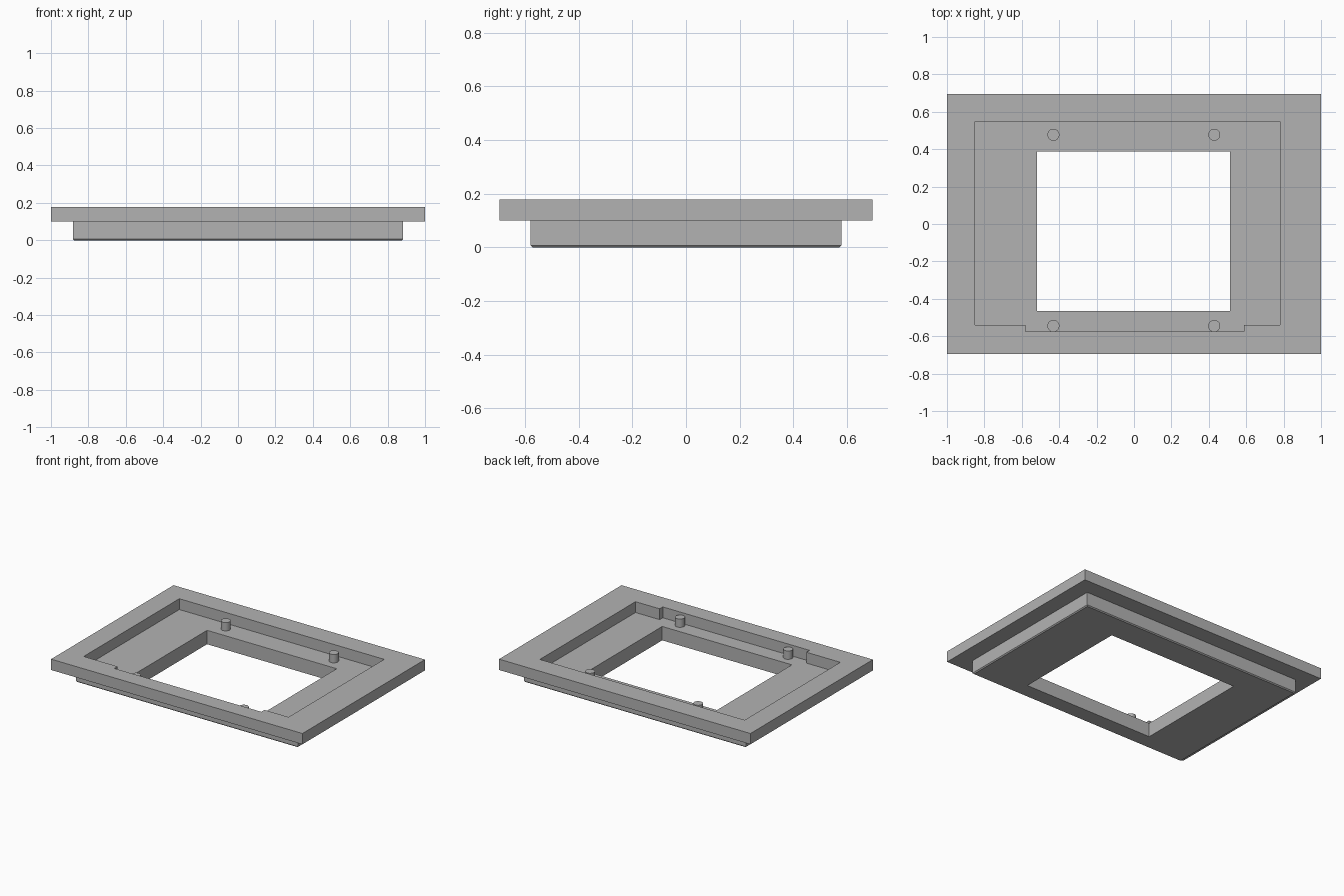
import bpy
import bmesh

cube = bpy.data.objects.get("Cube")
if cube:
    bpy.data.objects.remove(cube, do_unlink=True)

# Single grey plastic
grey = bpy.data.materials.new("grey_plastic")
grey.use_nodes = True
colour = (0.45, 0.45, 0.45, 1.0)
grey.diffuse_color = colour
grey.node_tree.nodes["Principled BSDF"].inputs["Base Color"].default_value = colour


def add_object(name, bm):
    bmesh.ops.recalc_face_normals(bm, faces=bm.faces)
    mesh = bpy.data.meshes.new(name)
    bm.to_mesh(mesh)
    bm.free()
    mesh.materials.append(grey)
    obj = bpy.data.objects.new(name, mesh)
    bpy.context.collection.objects.link(obj)
    return obj


def prism(name, outline, z0, z1, bottom_chamfer=0):
    """Extrude a flat outline from z0 to z1."""
    bm = bmesh.new()
    base = bm.faces.new([bm.verts.new((x, y, z0)) for x, y in outline])
    top = bmesh.ops.extrude_face_region(bm, geom=[base], use_keep_orig=True)["geom"]
    for v in top:
        if isinstance(v, bmesh.types.BMVert):
            v.co.z = z1
    if bottom_chamfer:
        edges = [e for e in bm.edges if all(v.co.z == z0 for v in e.verts)]
        bmesh.ops.bevel(bm, geom=edges, offset=bottom_chamfer, segments=1, affect='EDGES')
    return add_object(name, bm)


def rect(x0, x1, y0, y1):
    return [(x0, y0), (x1, y0), (x1, y1), (x0, y1)]


def combine(target, other, operation):
    """Apply a boolean and discard the helper."""
    other.hide_render = True
    mod = target.modifiers.new(operation.lower(), 'BOOLEAN')
    mod.operation = operation
    mod.solver = 'EXACT'
    mod.object = other
    bpy.context.view_layer.objects.active = target
    bpy.ops.object.modifier_apply(modifier=mod.name)
    bpy.data.objects.remove(other, do_unlink=True)


FLOOR, TOP = 0.10, 0.178

# Wide flange with the narrower plug below it
frame = prism("frame", rect(-1, 1, -0.696, 0.696), FLOOR, TOP)
plug = prism("plug", rect(-0.883, 0.883, -0.58, 0.58), 0, 0.12, 0.007)
combine(frame, plug, 'UNION')

# Off-centre pocket with a shallow notch along the front
pocket = [(-0.85, 0.547), (-0.85, -0.54), (-0.58, -0.54), (-0.58, -0.576),
          (0.588, -0.576), (0.588, -0.54), (0.78, -0.54), (0.78, 0.547)]
combine(frame, prism("pocket_cutter", pocket, FLOOR, 0.3), 'DIFFERENCE')

# Window opening, eased along its rear top edge
window = prism("window_cutter", rect(-0.518, 0.514, -0.464, 0.388), -0.1, 0.3)
combine(frame, window, 'DIFFERENCE')
ease = prism("ease_cutter", rect(-0.518, 0.514, 0.3, 0.398), FLOOR - 0.012, 0.15)
for v in ease.data.vertices:
    if v.co.y > 0.35 and v.co.z < FLOOR:
        v.co.y = 0.386
combine(frame, ease, 'DIFFERENCE')

# Four locating pegs on the pocket floor
for side, x in (("right", -0.431), ("left", 0.429)):
    for end, y in (("back", 0.477), ("front", -0.545)):
        bm = bmesh.new()
        bmesh.ops.create_cone(bm, cap_ends=True, segments=32, radius1=0.032,
                              radius2=0.032, depth=0.062)
        bmesh.ops.translate(bm, verts=bm.verts, vec=(x, y, FLOOR + 0.029))
        peg = add_object(f"peg_{end}_{side}", bm)
        bpy.ops.object.select_all(action='DESELECT')
        peg.select_set(True)
        bpy.context.view_layer.objects.active = peg
        bpy.ops.object.shade_smooth_by_angle()
